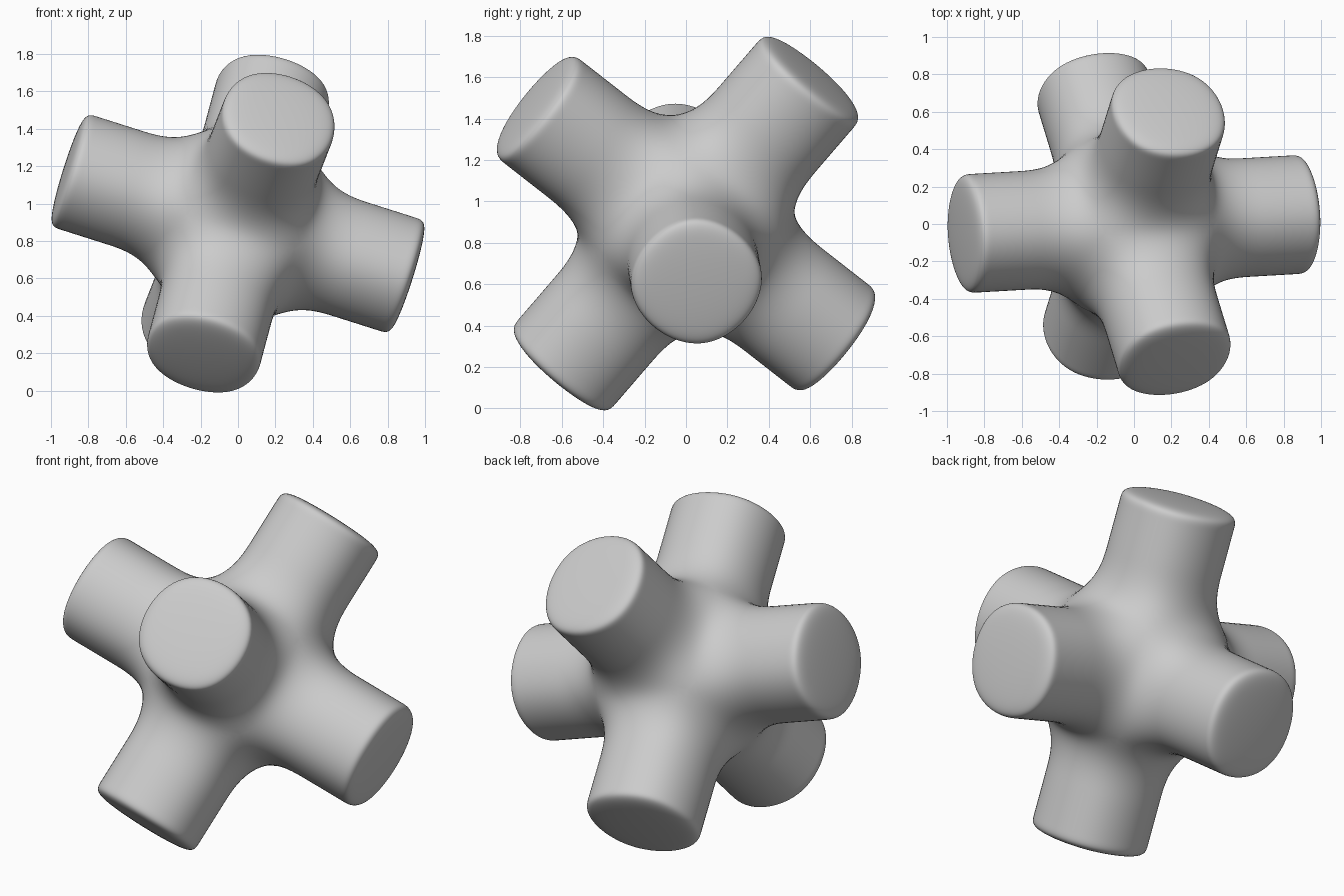
import bpy, bmesh
from mathutils import Matrix, Vector

if "Cube" in bpy.data.objects:
    bpy.data.objects.remove(bpy.data.objects["Cube"])

HALF = 0.337                    # half size of the core cube
RINGS = (0.66, 0.92, 0.98)      # distances of the arm loops from the centre

# Core cube with all six faces pulled out into arms
bm = bmesh.new()
bmesh.ops.create_cube(bm, size=2 * HALF)
faces = bm.faces[:]
reach = HALF
for ring in RINGS:
    faces = bmesh.ops.extrude_discrete_faces(bm, faces=faces)["faces"]
    for f in faces:
        step = f.calc_center_median().normalized() * (ring - reach)
        for v in f.verts:
            v.co += step
    reach = ring
bmesh.ops.recalc_face_normals(bm, faces=bm.faces[:])

# Tilt the three arm axes and lift the body to rest on the ground
ax = Vector((0.952, 0.055, -0.302)).normalized()
ay = Vector((0.20, 0.64, 0.742))
ay = (ay - ax * ay.dot(ax)).normalized()
az = ax.cross(ay)
rot = Matrix((ax, ay, az)).transposed().to_4x4()
bm.transform(Matrix.Translation((0, 0, 0.893)) @ rot)
for f in bm.faces:
    f.smooth = True

mesh = bpy.data.meshes.new("six_arm_connector")
bm.to_mesh(mesh)
bm.free()
obj = bpy.data.objects.new("six_arm_connector", mesh)
bpy.context.collection.objects.link(obj)

# Rounded, blended surface
sub = obj.modifiers.new("smooth", 'SUBSURF')
sub.levels = sub.render_levels = 4
